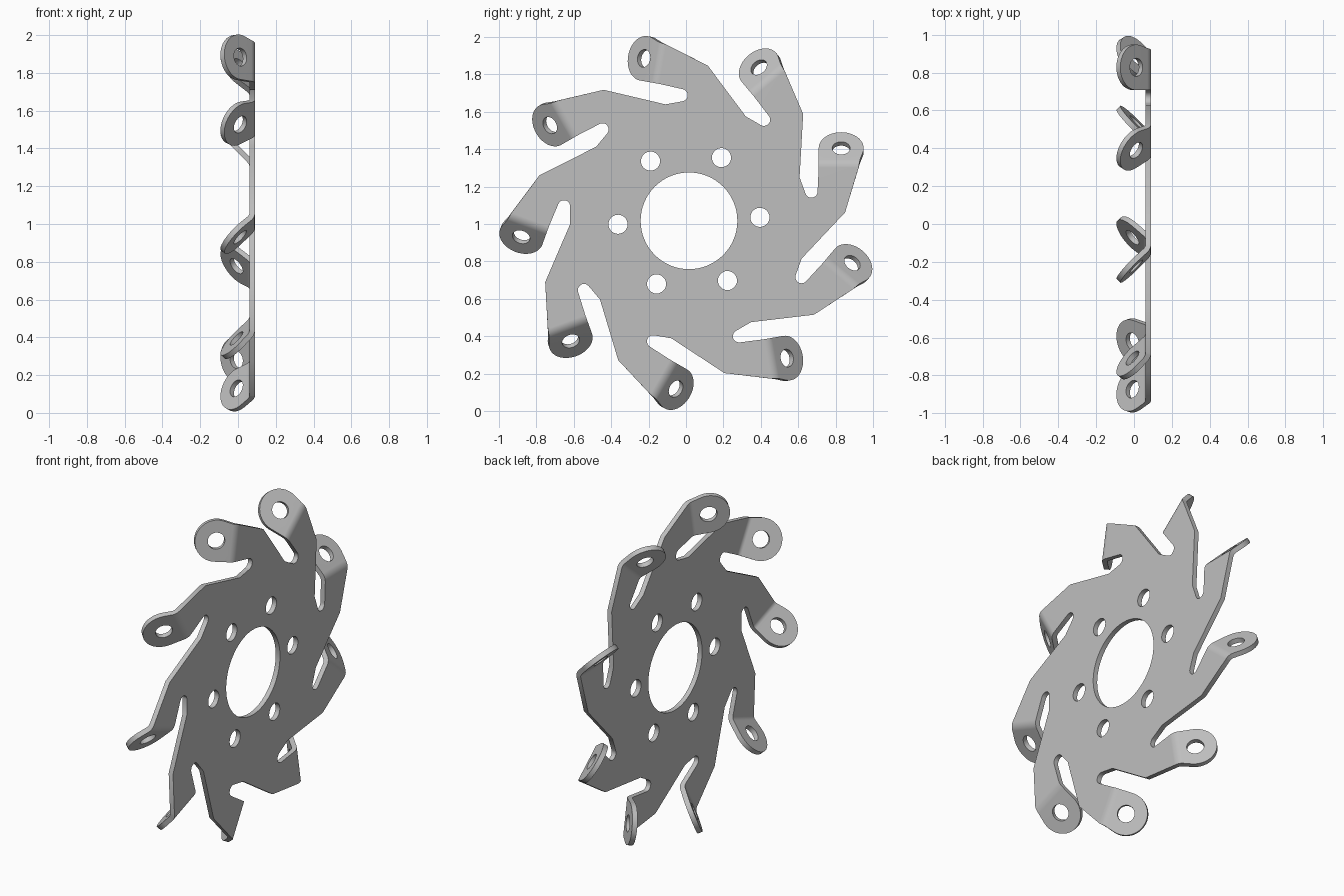
import bpy, bmesh
from math import sin, cos, tan, radians, pi
from mathutils import Vector, Matrix

cube = bpy.data.objects.get("Cube")
if cube:
    bpy.data.objects.remove(cube, do_unlink=True)

ARMS = 9
SHEET_X, THICK = 0.0755, 0.029
CENTRE = Vector((SHEET_X, 0.016, 1.017))
BEND_UP, BEND_R, BEND = 0.304, 0.05, radians(45)
SETBACK = BEND_R * tan(BEND / 2)
LEFT, RIGHT, RIGHT_END = 0.692, 0.905, 0.913
EYE_Y, EYE_S, EYE_R, TAB_R = 0.812, 0.104, 0.048, 0.12
STEPS = 5

bm = bmesh.new()


def arc(cx, cy, r, start, end, n):
    """Points along an arc, angles in degrees."""
    angles = [radians(start + (end - start) * i / n) for i in range(n + 1)]
    return [(cx + r * cos(a), cy + r * sin(a)) for a in angles]


def circle(cx, cy, r, n):
    return arc(cx, cy, r, 0, 360, n)[:-1]


def turn(k):
    return Matrix.Rotation(2 * pi * k / ARMS, 3, 'X')


def fill(loops, normal):
    """Fill an outline with holes."""
    edges = []
    for pts in loops:
        vs = [bm.verts.new(p) for p in pts]
        edges += [bm.edges.new((a, b)) for a, b in zip(vs, vs[1:] + vs[:1])]
    bmesh.ops.triangle_fill(bm, use_beauty=True, edges=edges, normal=normal)


def flat(pts):
    return [Vector((0, y, z)) for y, z in pts]


def on_tab(y, s):
    """Point on the folded flap, s measured from the fold line."""
    return Vector((-s * sin(BEND), y, BEND_UP + s * cos(BEND)))


# Flat plate: one arm and its slot, repeated around the centre
arm = [(0.833, 0.045), (RIGHT, BEND_UP - SETBACK), (LEFT, BEND_UP - SETBACK)]
arm += arc(0.653, 0.156, 0.033, 0, -160, 10)
arm += [(0.59, 0.232)]
outline = [turn(k) @ p for k in range(ARMS) for p in flat(arm)]
holes = [flat(circle(0, 0, 0.258, 64))]
for k in range(6):
    a = radians(2.8 + 60 * k)
    holes.append(flat(circle(0.379 * cos(a), 0.379 * sin(a), 0.051, 28)))
fill([outline] + holes, Vector((1, 0, 0)))

# Folded tabs: rounded bend followed by an eye with a hole
eye = [(LEFT, SETBACK), (RIGHT_END, SETBACK)]
eye += arc(EYE_Y, EYE_S, TAB_R, -15, 180, 26)
for k in range(ARMS):
    m = turn(k)
    rows = []
    for i in range(STEPS + 1):
        a = BEND * i / STEPS
        x = -BEND_R * (1 - cos(a))
        z = BEND_UP - SETBACK + BEND_R * sin(a)
        r = RIGHT + (RIGHT_END - RIGHT) * i / STEPS
        rows.append([bm.verts.new(m @ Vector((x, y, z))) for y in (LEFT, r)])
    for lo, hi in zip(rows, rows[1:]):
        bm.faces.new((lo[0], lo[1], hi[1], hi[0]))
    loops = [[m @ on_tab(*p) for p in eye],
             [m @ on_tab(*p) for p in circle(EYE_Y, EYE_S, EYE_R, 28)]]
    fill(loops, m @ Vector((cos(BEND), 0, sin(BEND))))

bmesh.ops.remove_doubles(bm, verts=bm.verts[:], dist=0.0002)
bmesh.ops.recalc_face_normals(bm, faces=bm.faces[:])
bmesh.ops.translate(bm, verts=bm.verts[:], vec=CENTRE)

mesh = bpy.data.meshes.new("tabbed_plate")
bm.to_mesh(mesh)
bm.free()
plate = bpy.data.objects.new("tabbed_plate", mesh)
bpy.context.collection.objects.link(plate)

# Grey metal
grey = bpy.data.materials.new("grey_metal")
grey.use_nodes = True
colour = (0.52, 0.52, 0.52, 1)
grey.diffuse_color = colour
grey.node_tree.nodes["Principled BSDF"].inputs["Base Color"].default_value = colour
mesh.materials.append(grey)

# Sheet thickness and shading
bpy.ops.object.select_all(action='DESELECT')
plate.select_set(True)
bpy.context.view_layer.objects.active = plate
sheet = plate.modifiers.new("sheet", 'SOLIDIFY')
sheet.thickness = THICK
sheet.offset = 0
sheet.use_even_offset = True
bpy.ops.object.modifier_apply(modifier="sheet")
bpy.ops.object.shade_smooth_by_angle(angle=radians(30))
weighted = plate.modifiers.new("weighted_normals", 'WEIGHTED_NORMAL')
weighted.keep_sharp = True
